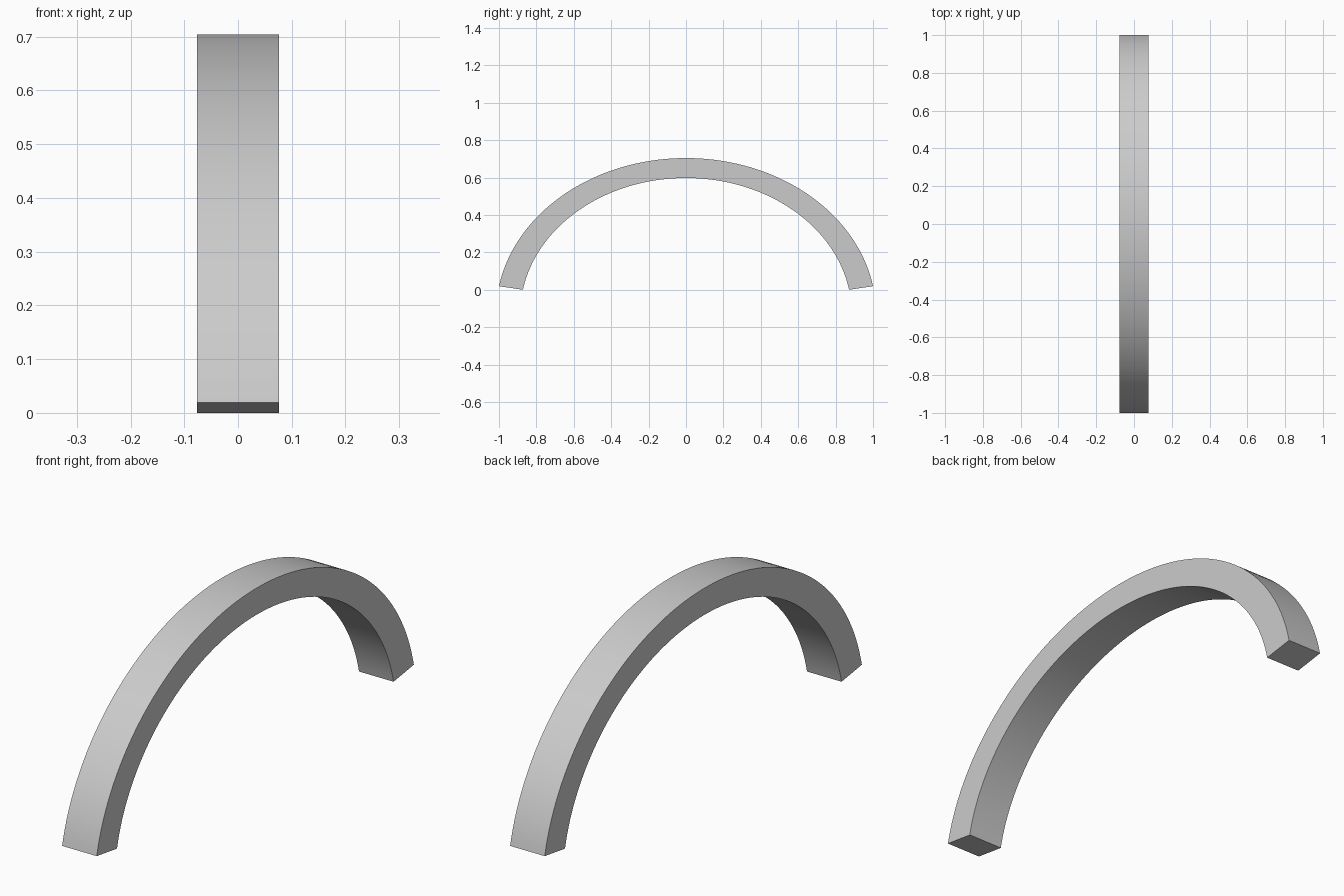
import bpy, bmesh, math

if "Cube" in bpy.data.objects:
    bpy.data.objects.remove(bpy.data.objects["Cube"])

HALF_WIDTH = 0.0763
CENTRE_Z = -0.129          # ellipse centre lies below the floor
OUTER = (1.0162, 0.833)    # outer half-axes in y and z
INNER_SCALE = 0.872
START = math.asin(-CENTRE_Z / (OUTER[1] * INNER_SCALE))   # inner end touches z = 0
STEPS = 96

bm = bmesh.new()


def section(t):
    """Rectangular cross-section of the arch at ellipse angle t."""
    ring = []
    for x, s in ((-HALF_WIDTH, 1), (HALF_WIDTH, 1),
                 (HALF_WIDTH, INNER_SCALE), (-HALF_WIDTH, INNER_SCALE)):
        ring.append(bm.verts.new((x, OUTER[0] * s * math.cos(t),
                                  CENTRE_Z + OUTER[1] * s * math.sin(t))))
    return ring


# Arch swept from one foot to the other
rings = [section(START + (math.pi - 2 * START) * i / STEPS) for i in range(STEPS + 1)]
for a, b in zip(rings, rings[1:]):
    for k in range(4):
        n = (k + 1) % 4
        bm.faces.new((a[k], a[n], b[n], b[k]))

# Flat feet
bm.faces.new(rings[0])
bm.faces.new(rings[-1])
bmesh.ops.recalc_face_normals(bm, faces=bm.faces[:])

mesh = bpy.data.meshes.new("arch")
bm.to_mesh(mesh)
bm.free()
arch = bpy.data.objects.new("arch", mesh)
bpy.context.collection.objects.link(arch)
bpy.context.view_layer.objects.active = arch
arch.select_set(True)
bpy.ops.object.shade_smooth_by_angle(angle=math.radians(30))
